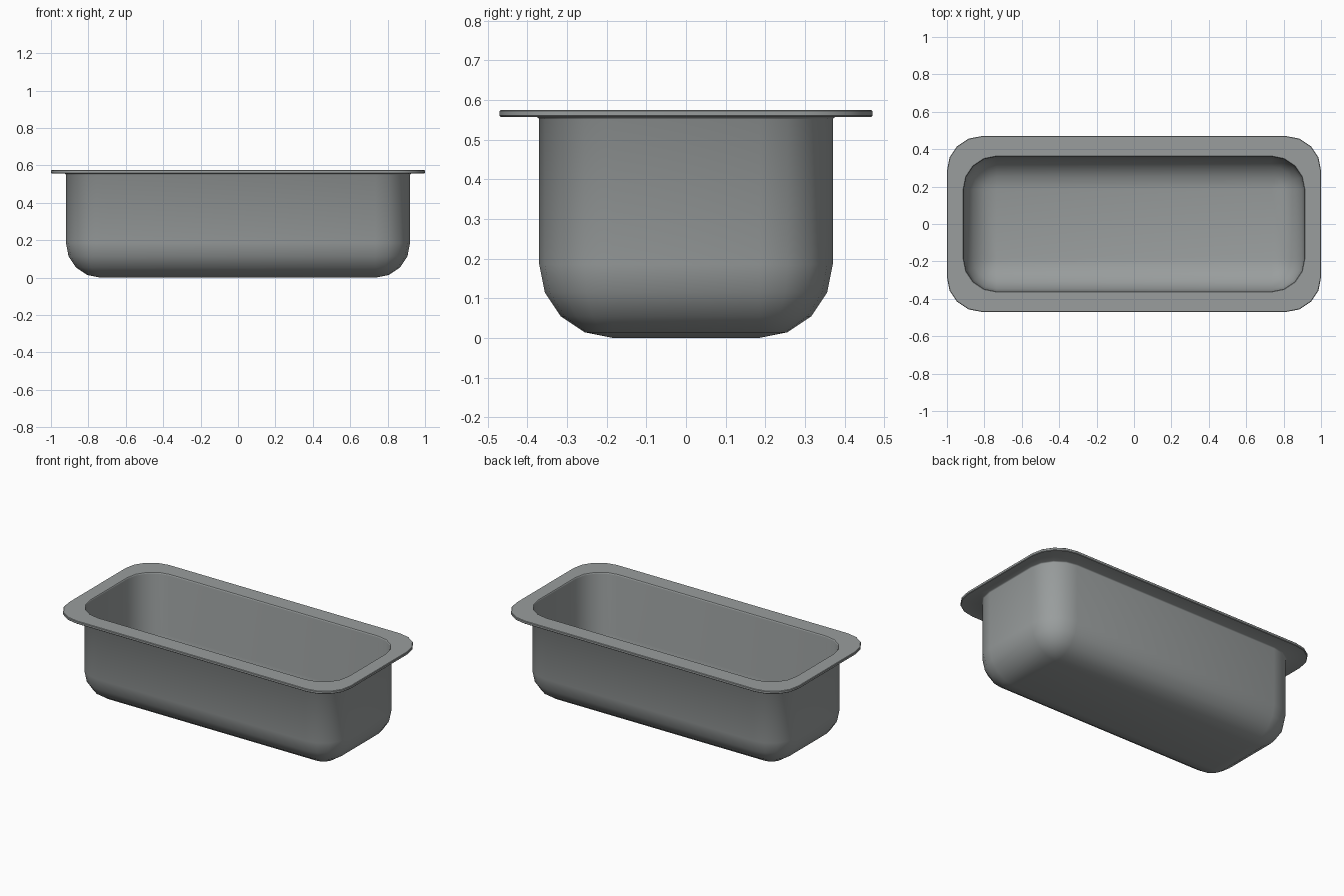
import bpy, bmesh, math

if "Cube" in bpy.data.objects:
    bpy.data.objects.remove(bpy.data.objects["Cube"])

SEG = 4              # segments per rounded corner
CX, CY = 0.735, 0.185  # corner centres of the basin
RX, RY = 0.815, 0.285  # corner centres of the rim
R = 0.185            # corner radius
T = 0.010            # wall thickness
H = 0.575            # overall height

steel = bpy.data.materials.new("brushed_grey")
steel.diffuse_color = (0.32, 0.34, 0.34, 1)
steel.use_nodes = True
steel.node_tree.nodes["Principled BSDF"].inputs["Base Color"].default_value = steel.diffuse_color


def ring(bm, cx, cy, r, z):
    """Rounded rectangle loop of vertices."""
    verts = []
    for q, (sx, sy) in enumerate([(1, 1), (-1, 1), (-1, -1), (1, -1)]):
        for i in range(SEG + 1):
            a = math.pi / 2 * (q + i / SEG)
            verts.append(bm.verts.new((sx * cx + r * math.cos(a),
                                       sy * cy + r * math.sin(a), z)))
    return verts


def arc(r, zc):
    """Quarter-round section from the floor up to the wall: (radius, z)."""
    return [(r * math.sin(math.pi / 2 * i / SEG),
             zc - r * math.cos(math.pi / 2 * i / SEG)) for i in range(SEG + 1)]


# Section: outer shell upward, around the rim, inner shell downward
outer = arc(R, R) + [(R, 0.551), (R + 0.002, 0.554), (R + 0.007, 0.557)]
inner = [(R - T + 0.004, H), (R - T + 0.001, H - 0.003), (R - T, H - 0.008)]
inner += arc(R - T, R)[::-1]
rim = [(R - 0.003, 0.557), (R, 0.560), (R, H - 0.003), (R - 0.003, H)]
section = ([(CX, CY, r, z) for r, z in outer] + [(RX, RY, r, z) for r, z in rim]
           + [(CX, CY, r, z) for r, z in inner])

bm = bmesh.new()
loops = [ring(bm, *s) for s in section]
n = len(loops[0])
for a, b in zip(loops, loops[1:]):
    for i in range(n):
        j = (i + 1) % n
        bm.faces.new((a[i], a[j], b[j], b[i]))
# Flat floor, underside and inside (one vertex per corner)
for loop, step in ((loops[0], -1), (loops[-1], 1)):
    bm.faces.new([loop[q * (SEG + 1)] for q in range(4)][::step])
bmesh.ops.remove_doubles(bm, verts=bm.verts, dist=1e-5)
bmesh.ops.recalc_face_normals(bm, faces=bm.faces)

mesh = bpy.data.meshes.new("basin_with_rim")
bm.to_mesh(mesh)
bm.free()
mesh.materials.append(steel)
basin = bpy.data.objects.new("basin_with_rim", mesh)
bpy.context.collection.objects.link(basin)
bpy.context.view_layer.objects.active = basin
basin.select_set(True)
bpy.ops.object.shade_smooth_by_angle(angle=math.radians(40))
